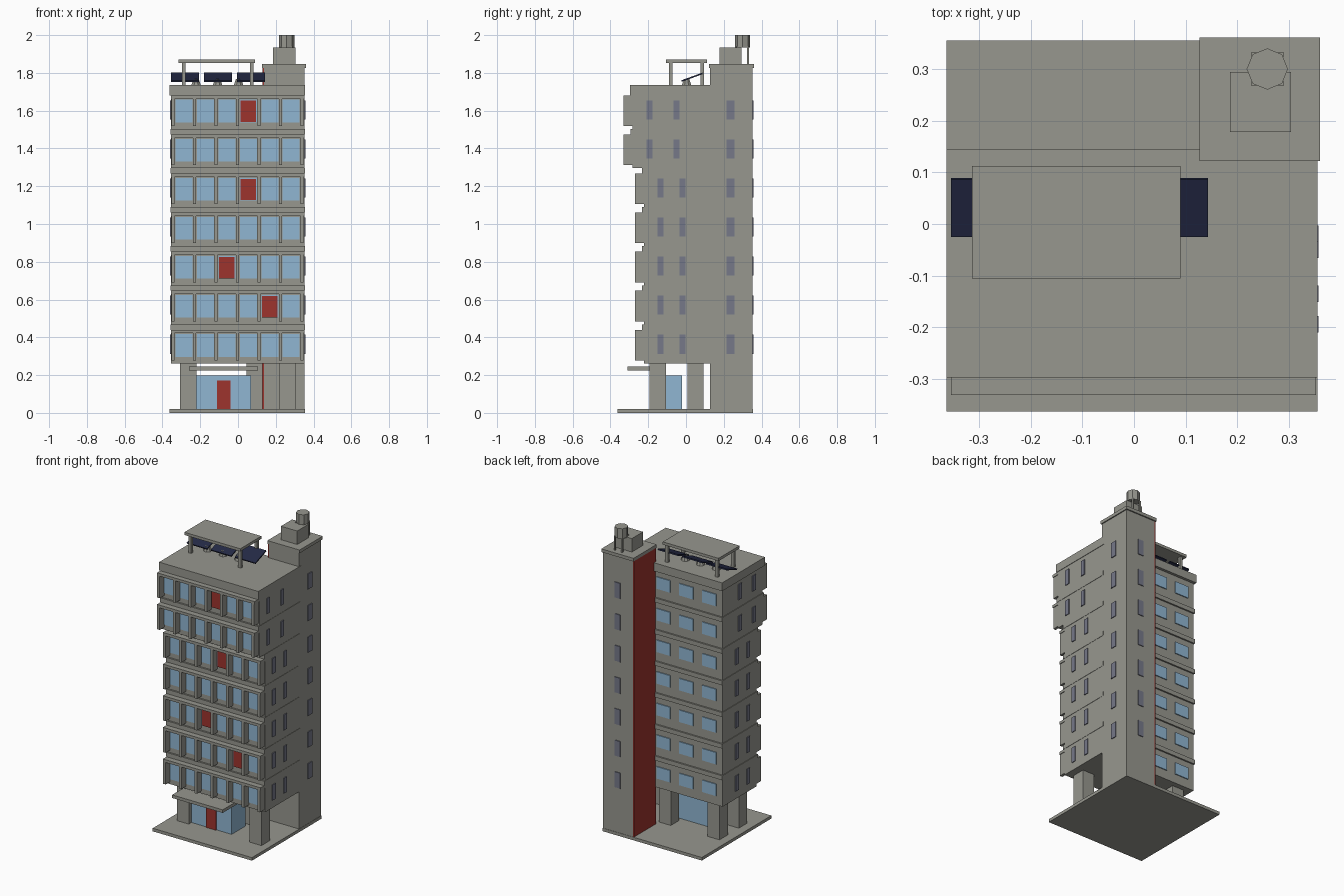
import bpy, bmesh, math

if "Cube" in bpy.data.objects:
    bpy.data.objects.remove(bpy.data.objects["Cube"])

def mat(name, c):
    m = bpy.data.materials.new(name)
    m.diffuse_color = (*c, 1)
    m.use_nodes = True
    m.node_tree.nodes["Principled BSDF"].inputs["Base Color"].default_value = m.diffuse_color
    return m

CONCRETE = mat("concrete grey", (.31, .31, .275))
GLASS = mat("window blue", (.28, .47, .65))
RED = mat("accent red", (.34, .034, .027))
NAVY = mat("solar navy", (.018, .023, .061))
SLATE = mat("slit window slate", (.18, .19, .25))

def finish(name, bm, m):
    me = bpy.data.meshes.new(name)
    bm.to_mesh(me)
    bm.free()
    me.materials.append(m)
    ob = bpy.data.objects.new(name, me)
    bpy.context.collection.objects.link(ob)
    return ob

def boxes(name, m, items):
    """Several axis-aligned boxes (x0,x1,y0,y1,z0,z1) as one object."""
    bm = bmesh.new()
    for x0, x1, y0, y1, z0, z1 in items:
        vs = bmesh.ops.create_cube(bm, size=1)["verts"]
        for v in vs:
            v.co = (x0 + (v.co.x + .5) * (x1 - x0),
                    y0 + (v.co.y + .5) * (y1 - y0),
                    z0 + (v.co.z + .5) * (z1 - z0))
    return finish(name, bm, m)

def cyl(name, m, loc, r1, r2, h, n, turn=0):
    bm = bmesh.new()
    bmesh.ops.create_cone(bm, cap_ends=True, segments=n, radius1=r1, radius2=r2, depth=h)
    ob = finish(name, bm, m)
    ob.location = (loc[0], loc[1], loc[2] + h / 2)
    ob.rotation_euler.z = turn
    return ob

# Ground plate, columns, lobby and canopy
boxes("base_plate", CONCRETE, [(-.363, .355, -.363, .355, 0, .02)])
boxes("columns", CONCRETE, [(x - .043, x + .043, y - .043, y + .043, .02, .265)
      for x, y in ((-.264, -.15), (.262, -.15), (-.264, .05), (.088, .05))])
boxes("lobby_glass", GLASS, [(-.22, .07, -.165, -.02, .02, .197)])
boxes("entrance_door", RED, [(-.11, -.04, -.172, -.164, .02, .172)])
boxes("entrance_canopy", CONCRETE, [(-.26, .106, -.309, -.155, .225, .245)])

# Seven storeys
PITCH, Z0 = .2068, .262
X0, X1, BACK = -.354, .352, .127
red_bays = {1: 4, 2: 2, 4: 3, 6: 3}
fin_x = [-.344 + i * .1138 for i in range(7)]
for k in range(7):
    z = Z0 + k * PITCH
    upper = k >= 5
    yf = -.283 if upper else -.222
    bay = yf - .048
    n = k + 1
    boxes(f"storey_{n}_body", CONCRETE, [(X0, X1, yf, BACK, z, z + .178)])
    if k < 6:
        boxes(f"storey_{n}_ledge", CONCRETE,
              [(X0 - .004, X1 + .002, yf - .011, BACK + .01, z + .178, z + PITCH)])
    # Facade fins and head rail
    boxes(f"storey_{n}_fins", CONCRETE,
          [(x - .009, x + .009, bay, yf, z + .016, z + .178) for x in fin_x])
    boxes(f"storey_{n}_head_rail", CONCRETE, [(X0, X1, bay, yf, z + .16, z + .178)])
    # Front windows, with a red panel in some bays
    mids = [(a + b) / 2 for a, b in zip(fin_x, fin_x[1:])]
    boxes(f"storey_{n}_front_windows", GLASS,
          [(x - .045, x + .045, yf - .006, yf + .002, z + .035, z + .155) for x in mids])
    if k in red_bays:
        x = mids[red_bays[k]]
        boxes(f"storey_{n}_red_panel", RED,
              [(x - .04, x + .04, yf - .01, yf - .003, z + .037, z + .15)])
    # Slit windows on both sides
    ys = (-.194, -.05) if upper else (-.135, -.019)
    boxes(f"storey_{n}_side_windows", SLATE,
          [(x - .005, x + .005, y - .016, y + .016, z + .051, z + .152)
           for y in ys for x in (X0, X1)])
    # Rear windows
    boxes(f"storey_{n}_rear_windows", GLASS,
          [(x - .05, x + .05, BACK - .002, BACK + .006, z + .06, z + .138)
           for x in (.072, -.094, -.26)])
    # Stair tower slits, right and back
    boxes(f"tower_windows_{n}", SLATE,
          [(.35, .358, .214, .256, z + .051, z + .152),
           (.225, .267, .35, .358, z + .051, z + .152)])

# Main roof
boxes("roof_slab", CONCRETE, [(-.363, .355, -.297, .145, Z0 + 6 * PITCH + .178, 1.735)])

# Stair tower with red side wall
boxes("stair_tower", CONCRETE, [(.137, .353, .126, .353, .01, 1.83)])
boxes("tower_red_wall", RED, [(.13, .138, .126, .353, .02, 1.828)])
boxes("tower_cap", CONCRETE, [(.127, .36, .122, .361, 1.826, 1.847)])
boxes("lift_housing", CONCRETE, [(.186, .304, .178, .294, 1.846, 1.935)])

# Water tank on legs
TX, TY = .258, .3
cyl("water_tank", CONCRETE, (TX, TY, 1.935), .04, .04, .065, 8)
boxes("tank_legs", CONCRETE,
      [(TX + sx * .026 - .005, TX + sx * .026 + .005,
        TY + sy * .028 - .005, TY + sy * .028 + .005, 1.846, 1.94)
       for sx in (-1, 1) for sy in (-1, 1)])

# Rooftop shelter
boxes("shelter_roof", CONCRETE, [(-.314, .09, -.105, .112, 1.852, 1.87)])
boxes("shelter_posts", CONCRETE,
      [(x - .01, x + .01, y - .009, y + .009, 1.734, 1.853)
       for x in (-.287, .073) for y in (-.08, .087)])

# Tilted solar panels and roof vents
for i, x in enumerate((-.28, -.106, .069)):
    p = boxes(f"solar_panel_{i + 1}", NAVY, [(-.074, .074, -.059, .059, -.004, .004)])
    p.location = (x, .032, 1.777)
    p.rotation_euler.x = math.radians(20)
for i, x in enumerate((-.222, -.108, .003)):
    cyl(f"roof_vent_{i + 1}", CONCRETE, (x, .003, 1.734), .027, .015, .034, 8, math.pi / 8)
